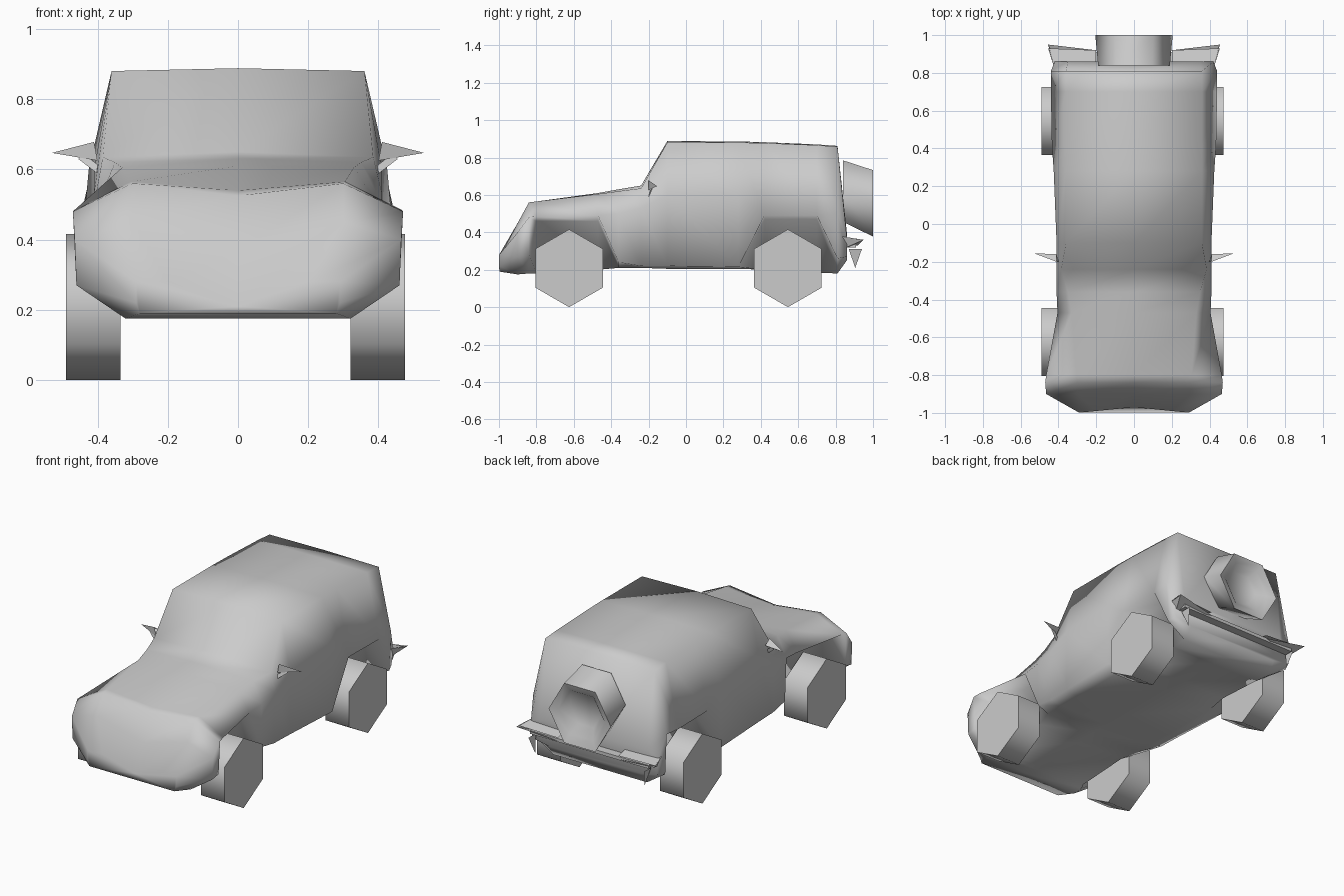
import bpy, bmesh, math
from mathutils import Matrix

if "Cube" in bpy.data.objects:
    bpy.data.objects.remove(bpy.data.objects["Cube"])


def finish(name, bm, angle=35):
    bmesh.ops.recalc_face_normals(bm, faces=bm.faces[:])
    mesh = bpy.data.meshes.new(name)
    bm.to_mesh(mesh)
    bm.free()
    ob = bpy.data.objects.new(name, mesh)
    bpy.context.collection.objects.link(ob)
    bpy.ops.object.select_all(action='DESELECT')
    ob.select_set(True)
    bpy.context.view_layer.objects.active = ob
    bpy.ops.object.shade_smooth_by_angle(angle=math.radians(angle))
    return ob


def loft(name, rings, angle):
    """Skin closed rings of points and cap both ends."""
    bm = bmesh.new()
    loops = [[bm.verts.new(p) for p in ring] for ring in rings]
    for a, b in zip(loops, loops[1:]):
        for i in range(len(a)):
            bm.faces.new((a[i], a[i - 1], b[i - 1], b[i]))
    bm.faces.new(loops[0])
    bm.faces.new(loops[-1])
    return finish(name, bm, angle)


def plates(name, polys):
    """Flat polygons, mirrored across x."""
    bm = bmesh.new()
    for poly in polys:
        for s in (1, -1):
            bm.faces.new([bm.verts.new((s * x, y, z)) for x, y, z in poly])
    return finish(name, bm)


# Body: cross-sections along y
# y, floor z, floor x, sill x/z, waist x/z, top edge x/z, centre top z
sections = [
    (-0.985, .19, .28, .29, .22, .29, .28, .20, .28, .21),
    (-0.90, .175, .32, .46, .27, .465, .40, .30, .45, .37),
    (-0.84, .18, .32, .46, .28, .47, .48, .30, .56, .525),
    (-0.80, .18, .30, .33, .46, .465, .485, .305, .565, .54),
    (-0.47, .20, .30, .33, .46, .405, .49, .33, .605, .61),
    (-0.36, .21, .33, .40, .24, .41, .50, .35, .62, .63),
    (-0.24, .21, .33, .405, .22, .41, .53, .385, .635, .65),
    (-0.10, .205, .33, .41, .22, .41, .60, .36, .88, .888),
    (0.28, .205, .33, .425, .215, .425, .60, .36, .88, .886),
    (0.42, .20, .30, .33, .47, .435, .49, .36, .877, .882),
    (0.70, .185, .30, .33, .47, .44, .49, .36, .866, .87),
    (0.81, .18, .31, .43, .26, .44, .50, .36, .858, .862),
    (0.86, .25, .30, .41, .27, .42, .37, .35, .40, .40),
]
rings = []
for y, zf, xf, xs, zs, xw, zw, xt, zt, zc in sections:
    half = [(xf, zf), (xs, zs), (xw, zw), (xt, zt)]
    pts = [(0, zf)] + half + [(0, zc)] + [(-x, z) for x, z in reversed(half)]
    rings.append([(x, y, z) for x, z in pts])
# Nose corners sit ahead of the nose centre
rings[0] = [(x, -0.97 - 0.1 * abs(x), z) for x, y, z in rings[0]]
loft("body", rings, 150)

# Six-sided road wheels, one corner straight up
for end, y in (("front", -0.625), ("rear", 0.545)):
    for side, x in (("left", -0.4125), ("right", 0.3975)):
        angles = [math.radians(30 + 60 * i) for i in range(6)]
        loft(f"{end}_{side}_wheel",
             [[(x + dx, y + .208 * math.cos(a), .208 + .208 * math.sin(a))
               for a in angles] for dx in (-.0775, .0775)], 65)

# Spare wheel: tilted hexagonal tyre with a recessed hub
rings = []
for y, zc, r in ((.84, .62, .19), (1.0, .555, .205), (.98, .56, .15), (.94, .57, .10)):
    rings.append([(r * math.cos(i * math.pi / 3), y,
                   zc + r * math.sin(i * math.pi / 3)) for i in range(6)])
loft("spare_wheel", rings, 65)

# Side mirrors and their struts
plates("side_mirrors", [
    [(.53, -.155, .647), (.41, -.20, .678), (.40, -.20, .625)],
    [(.53, -.155, .647), (.40, -.20, .625), (.41, -.16, .65)],
    [(.53, -.155, .647), (.41, -.16, .65), (.41, -.20, .678)],
])
plates("mirror_struts", [
    [(.37, -.205, .59), (.44, -.18, .645), (.455, -.18, .63), (.39, -.205, .58)],
])

# Rear bumper: corner wedges, hanging brackets and a thin bar
plates("bumper_corners", [
    [(.42, .82, .38), (.455, .93, .36), (.20, .92, .35), (.20, .84, .37)],
    [(.42, .82, .38), (.455, .95, .36), (.41, .86, .32)],
    [(.455, .95, .36), (.20, .92, .33), (.41, .86, .32)],
])
plates("bumper_brackets", [
    [(.38, .87, .31), (.38, .94, .31), (.36, .905, .21)],
])
bm = bmesh.new()
bmesh.ops.create_cube(bm, size=1)
bm.transform(Matrix.Translation((0, .885, .33)) @ Matrix.Diagonal((.78, .05, .02, 1)))
finish("bumper_bar", bm)
